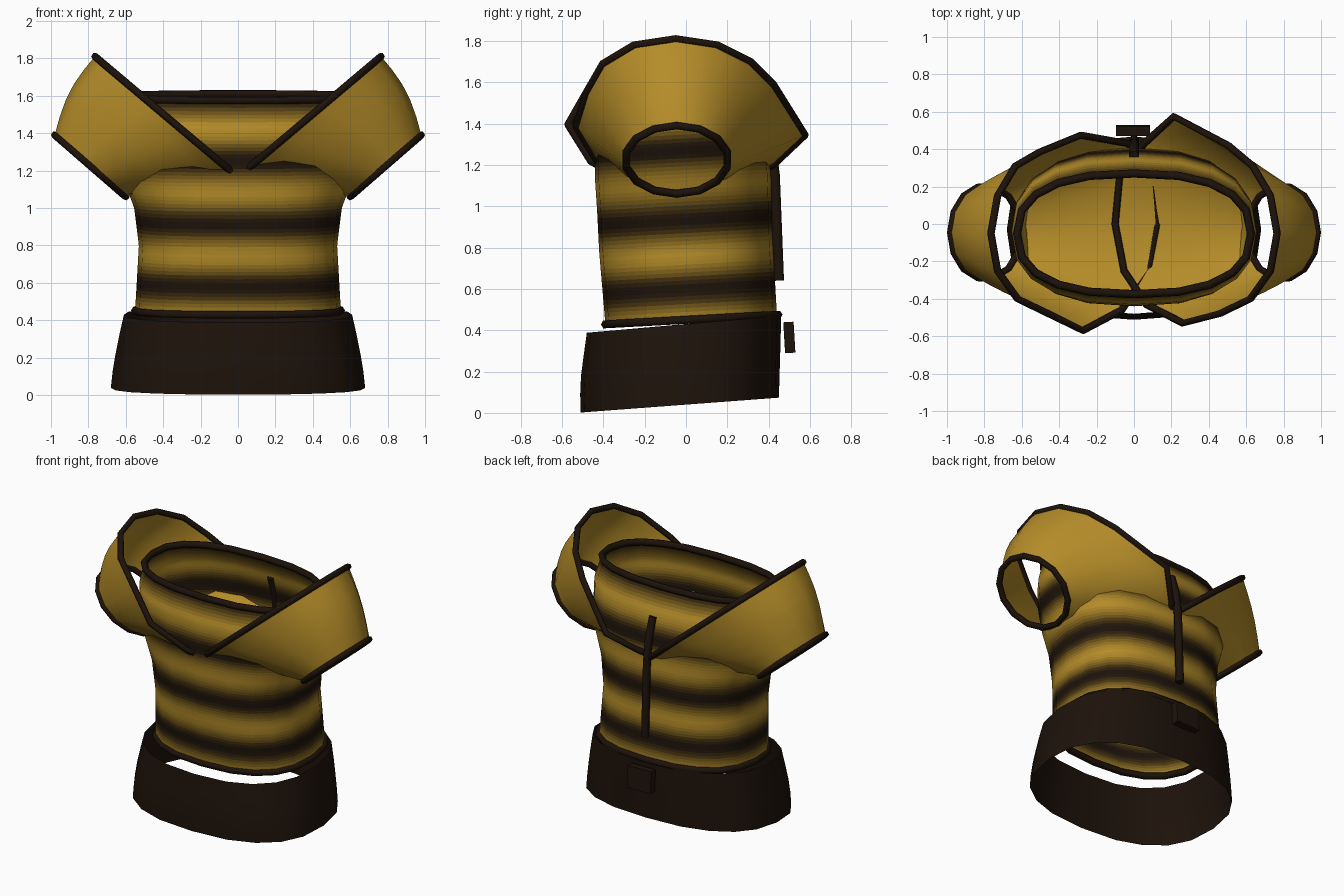
import bpy
from math import sin, cos, pi, copysign

if "Cube" in bpy.data.objects:
    bpy.data.objects.remove(bpy.data.objects["Cube"])

GOLD, DARK = (0.46, 0.265, 0.022), (0.012, 0.006, 0.003)


def material(name, t):
    m = bpy.data.materials.new(name)
    m.diffuse_color = tuple(d + (g - d) * t for g, d in zip(GOLD, DARK)) + (1,)
    m.use_nodes = True
    m.node_tree.nodes["Principled BSDF"].inputs["Base Color"].default_value = m.diffuse_color
    return m


STEPS = 20
shades = [material(f"stripe_{i}", (i / (STEPS - 1)) ** 1.6) for i in range(STEPS)]
dark, gold = shades[0], shades[-1]


def loft(name, rings, mats, pick=lambda row: 0):
    """Skin a list of closed rings with quads."""
    n = len(rings[0])
    verts = [p for r in rings for p in r]
    faces = [(i * n + j, i * n + (j + 1) % n, (i + 1) * n + (j + 1) % n, (i + 1) * n + j)
             for i in range(len(rings) - 1) for j in range(n)]
    me = bpy.data.meshes.new(name)
    me.from_pydata(verts, [], faces)
    for m in mats:
        me.materials.append(m)
    for k, f in enumerate(me.polygons):
        f.material_index = pick(k // n)
        f.use_smooth = True
    ob = bpy.data.objects.new(name, me)
    bpy.context.collection.objects.link(ob)


def piping(name, pts, r=0.022, closed=True):
    """Dark edging following a ring of points."""
    cu = bpy.data.curves.new(name, 'CURVE')
    cu.dimensions = '3D'
    cu.bevel_depth, cu.bevel_resolution = r, 1
    cu.use_fill_caps = True
    sp = cu.splines.new('POLY')
    sp.points.add(len(pts) - 1)
    for q, p in zip(sp.points, pts):
        q.co = (*p, 1)
    sp.use_cyclic_u = closed
    cu.materials.append(dark)
    ob = bpy.data.objects.new(name, cu)
    bpy.context.collection.objects.link(ob)


def oval(z, rx, front, back, tilt, n=20, e=2 / 2.45):
    """Slightly boxy oval cross-section, rising towards the back."""
    cy, ry = (front + back) / 2, (back - front) / 2
    out = []
    for i in range(n):
        a = 2 * pi * i / n
        y = cy + ry * copysign(abs(sin(a)) ** e, sin(a))
        out.append((rx * copysign(abs(cos(a)) ** e, cos(a)), y, z + tilt * y))
    return out


def sample(profile, z):
    for a, b in zip(profile, profile[1:]):
        if z <= b[0] + 1e-6:
            t = (z - a[0]) / (b[0] - a[0])
            return [p + (q - p) * t for p, q in zip(a, b)]
    return profile[-1]


# striped bodice
body = [(0.45, .55, -.39, .44), (0.8, .53, -.42, .42), (1.0, .555, -.43, .415),
        (1.15, .61, -.44, .41), (1.3, .645, -.44, .39), (1.45, .655, -.43, .35),
        (1.595, .625, -.375, .27)]
ROWS = 60
heights = [0.45 + 1.145 * i / ROWS for i in range(ROWS + 1)]


def stripe(row):
    z = (heights[row] + heights[row + 1]) / 2
    b = 0.5 + 0.5 * cos(2 * pi * (z - 0.765) / 0.338)
    return round(b * (STEPS - 1))


loft("bodice", [oval(*sample(body, z), 0.055) for z in heights], shades, stripe)
piping("neck_edging", oval(1.595, .625, -.375, .27, .055))
piping("waist_edging", oval(0.45, .55, -.39, .445, .055))

# flared waistband
loft("waistband", [oval(*p) for p in [(.04, .68, -.51, .45, .075), (.13, .67, -.512, .452, .077),
     (.22, .655, -.508, .455, .08), (.32, .635, -.495, .458, .083), (.43, .61, -.48, .46, .088)]],
     [dark])

# off-shoulder sleeves: wide slanted opening (y, z) lofted to a round cuff
front_top = [(-.05, 1.81), (-.25, 1.78), (-.40, 1.69), (-.48, 1.55)]
back_top = [(.31, 1.70), (.15, 1.78)]
right = front_top + [(-.53, 1.385), (-.43, 1.22), (-.25, 1.12), (0, 1.08), (.25, 1.10),
                     (.43, 1.21), (.575, 1.345), (.42, 1.59)] + back_top
left = front_top + [(-.57, 1.395), (-.46, 1.22), (-.25, 1.10), (0, 1.06), (.25, 1.08),
                    (.43, 1.19), (.475, 1.405), (.385, 1.59)] + back_top
N = len(right)
for side, label, wide in ((1, "right", right), (-1, "left", left)):
    opening = [(0.765 - 1.186 * (1.81 - z), y, z) for y, z in wide]
    cuff = [(0.79 + .19 * cos(2 * pi * i / N), -.045 - .25 * sin(2 * pi * i / N),
             1.225 + .165 * cos(2 * pi * i / N)) for i in range(N)]
    rings = []
    for k in range(6):
        t = k / 5
        ring = []
        for i, (p, q) in enumerate(zip(opening, cuff)):
            bulge = .035 * sin(pi * t) * max(0, cos(2 * pi * i / N))
            x, y, z = (a + (b - a) * t for a, b in zip(p, q))
            ring.append((side * (x + bulge * .8), y, z + bulge * .6))
        rings.append(ring)
    loft(label + "_sleeve", rings, [gold])
    piping(label + "_opening_edging", rings[0], .02)
    piping(label + "_cuff_edging", rings[-1], .02)

# back fastening strip
piping("back_strip", [(0, .365, 1.44), (0, .41, 1.3), (0, .43, 1.15), (0, .45, .64)], .028, False)

# back buckle block
bpy.ops.mesh.primitive_cube_add(size=1, location=(-.005, .5, .365), rotation=(.06, 0, 0))
block = bpy.context.object
block.name = "back_buckle"
block.scale = (.18, .05, .15)
block.data.materials.append(dark)
